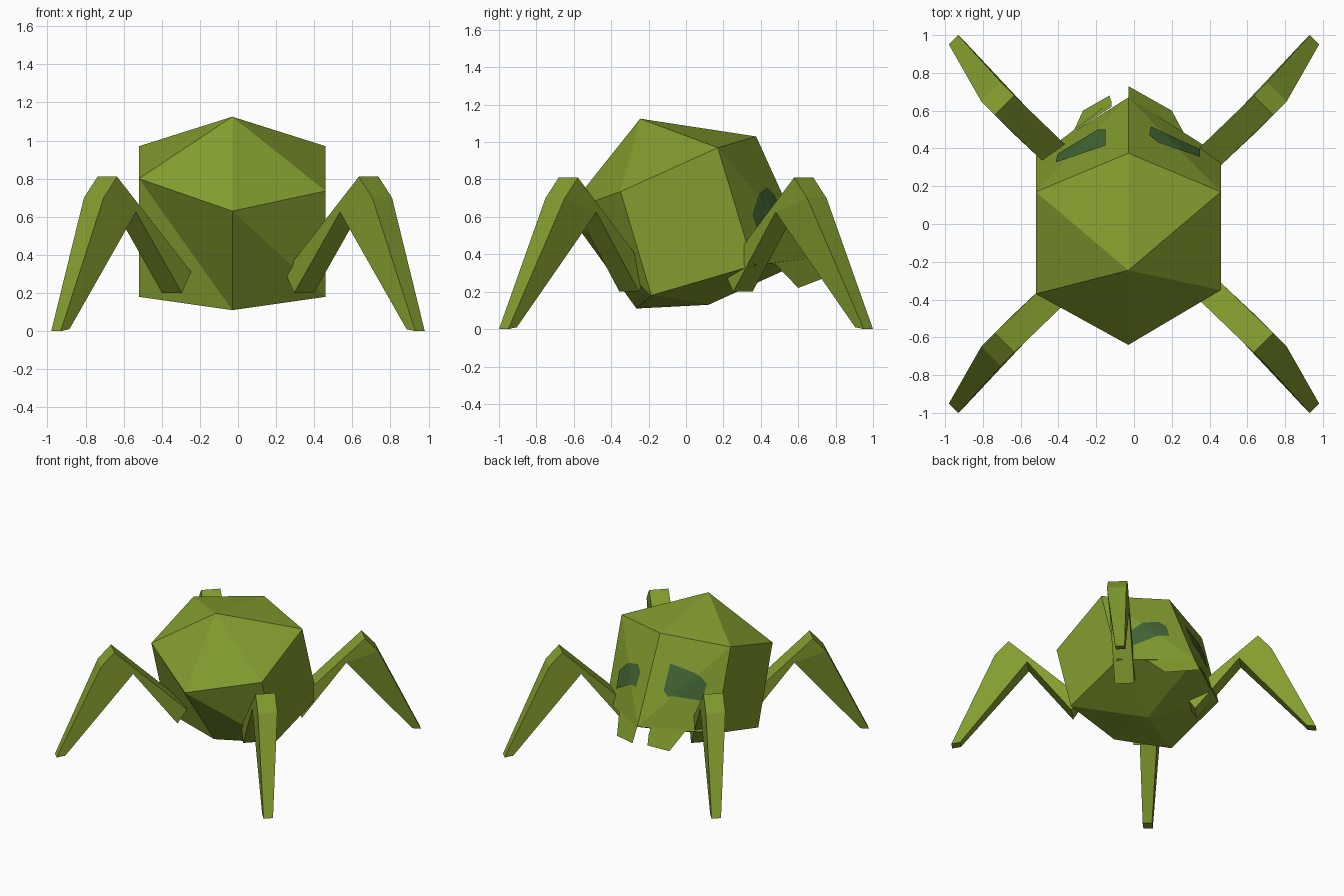
import bpy, bmesh, math
from mathutils import Vector
from mathutils.bvhtree import BVHTree

if "Cube" in bpy.data.objects:
    bpy.data.objects.remove(bpy.data.objects["Cube"])


def material(name, color):
    m = bpy.data.materials.new(name)
    m.diffuse_color = (*color, 1)
    m.use_nodes = True
    m.node_tree.nodes["Principled BSDF"].inputs["Base Color"].default_value = m.diffuse_color
    return m


green = material("olive green", (0.227, 0.337, 0.028))
dark = material("dark green", (0.058, 0.133, 0.036))


def make_object(name, verts, faces, mat, fix_normals=True):
    mesh = bpy.data.meshes.new(name)
    mesh.from_pydata(verts, [], faces)
    bm = bmesh.new()
    bm.from_mesh(mesh)
    if fix_normals:
        bmesh.ops.recalc_face_normals(bm, faces=bm.faces)
    bm.to_mesh(mesh)
    bm.free()
    mesh.materials.append(mat)
    ob = bpy.data.objects.new(name, mesh)
    bpy.context.collection.objects.link(ob)
    return ob


# Body: tilted six-sided drum with a pointed cap at each end
CX, W = -0.03, 0.49
top = [(CX, 0.375, 1.03), (CX + W, 0.17, 0.97), (CX + W, -0.35, 0.735),
       (CX, -0.64, 0.63), (CX - W, -0.37, 0.80), (CX - W, 0.17, 0.97)]
low = [(CX, 0.67, 0.38), (CX + W, 0.36, 0.34), (CX + W, -0.185, 0.18),
       (CX, -0.265, 0.11), (CX - W, -0.185, 0.18), (CX - W, 0.36, 0.34)]
verts = top + low + [(CX, -0.245, 1.125), (CX, 0.12, 0.13)]
faces = []
for i in range(6):
    j = (i + 1) % 6
    faces += [(i, j, 12), (i + 6, j + 6, 13)]
    # the back walls fold along the outward diagonal, mirrored left and right
    if i == 5:
        faces += [(j, i, j + 6), (i, i + 6, j + 6)]
    else:
        faces += [(i, j, i + 6), (j, j + 6, i + 6)]
body = make_object("body", verts, faces, green)

# Ragged jaw flaps hanging below the back walls
flap_right = [(CX, 0.67, 0.38), (CX, 0.73, 0.27), (0.20, 0.60, 0.22),
              (0.265, 0.48, 0.345), (0.36, 0.42, 0.36)]
flap_left = [(-0.12, 0.62, 0.38), (-0.12, 0.65, 0.34), (-0.13, 0.68, 0.26),
             (-0.27, 0.60, 0.22), (-0.325, 0.48, 0.345), (-0.42, 0.42, 0.36)]
for name, pts in (("right_jaw_flap", flap_right), ("left_jaw_flap", flap_left)):
    if name.startswith("left"):
        pts = pts[::-1]
    make_object(name, pts, [tuple(range(len(pts)))[::-1]], green, False)

# Eyes: thin plates laid over the back walls
surface = BVHTree.FromPolygons([Vector(v) for v in verts], faces)


def eye(name, outline):
    bm = bmesh.new()
    bm.faces.new([bm.verts.new((x, y, 0)) for x, y in outline])
    bmesh.ops.triangulate(bm, faces=bm.faces[:])
    bmesh.ops.subdivide_edges(bm, edges=bm.edges[:], cuts=5, use_grid_fill=True)
    for v in bm.verts:
        hit = surface.ray_cast(Vector((v.co.x, v.co.y, 2)), Vector((0, 0, -1)))[0]
        if hit:
            v.co = hit + Vector((0, 0.006, 0.003))
    bmesh.ops.recalc_face_normals(bm, faces=bm.faces[:])
    bm.faces.ensure_lookup_table()
    if sum(f.normal.y for f in bm.faces) < 0:
        bmesh.ops.reverse_faces(bm, faces=bm.faces[:])
    mesh = bpy.data.meshes.new(name)
    bm.to_mesh(mesh)
    bm.free()
    mesh.materials.append(dark)
    bpy.context.collection.objects.link(bpy.data.objects.new(name, mesh))


eye("right_eye", [(0.09, 0.51), (0.08, 0.465), (0.13, 0.425), (0.35, 0.35), (0.35, 0.39)])
eye("left_eye", [(-0.415, 0.32), (-0.405, 0.365), (-0.19, 0.495), (-0.15, 0.495), (-0.15, 0.41)])

# Legs: (distance along diagonal, height, sideways shift, half width)
profile = [(0.39, 0.31, 0.03, 0.073),    # hip top
           (0.93, 0.81, 0.04, 0.073),    # knee top
           (1.03, 0.70, 0.04, 0.073),    # knee outside
           (1.365, 0.00, -0.014, 0.035),  # foot outside
           (1.30, 0.01, -0.014, 0.035),  # foot inside
           (0.79, 0.625, 0.04, 0.073),   # knee underside
           (0.46, 0.20, 0.03, 0.073)]    # hip underside
n = len(profile)
side_panels = [(0, 1, 5, 6), (1, 2, 5), (2, 3, 4, 5)]
leg_faces = [(i, (i + 1) % n, (i + 1) % n + n, i + n) for i in range(n)]
leg_faces += side_panels + [tuple(i + n for i in f[::-1]) for f in side_panels]
for sx, side in ((1, "right"), (-1, "left")):
    for sy, end in ((1, "back"), (-1, "front")):
        pts = []
        for s in (-1, 1):
            for r, z, t, w in profile:
                u = t + s * w
                pts.append((sx * (r + u) / math.sqrt(2), sy * (r - u) / math.sqrt(2), z))
        make_object(f"{end}_{side}_leg", pts, leg_faces, green)
